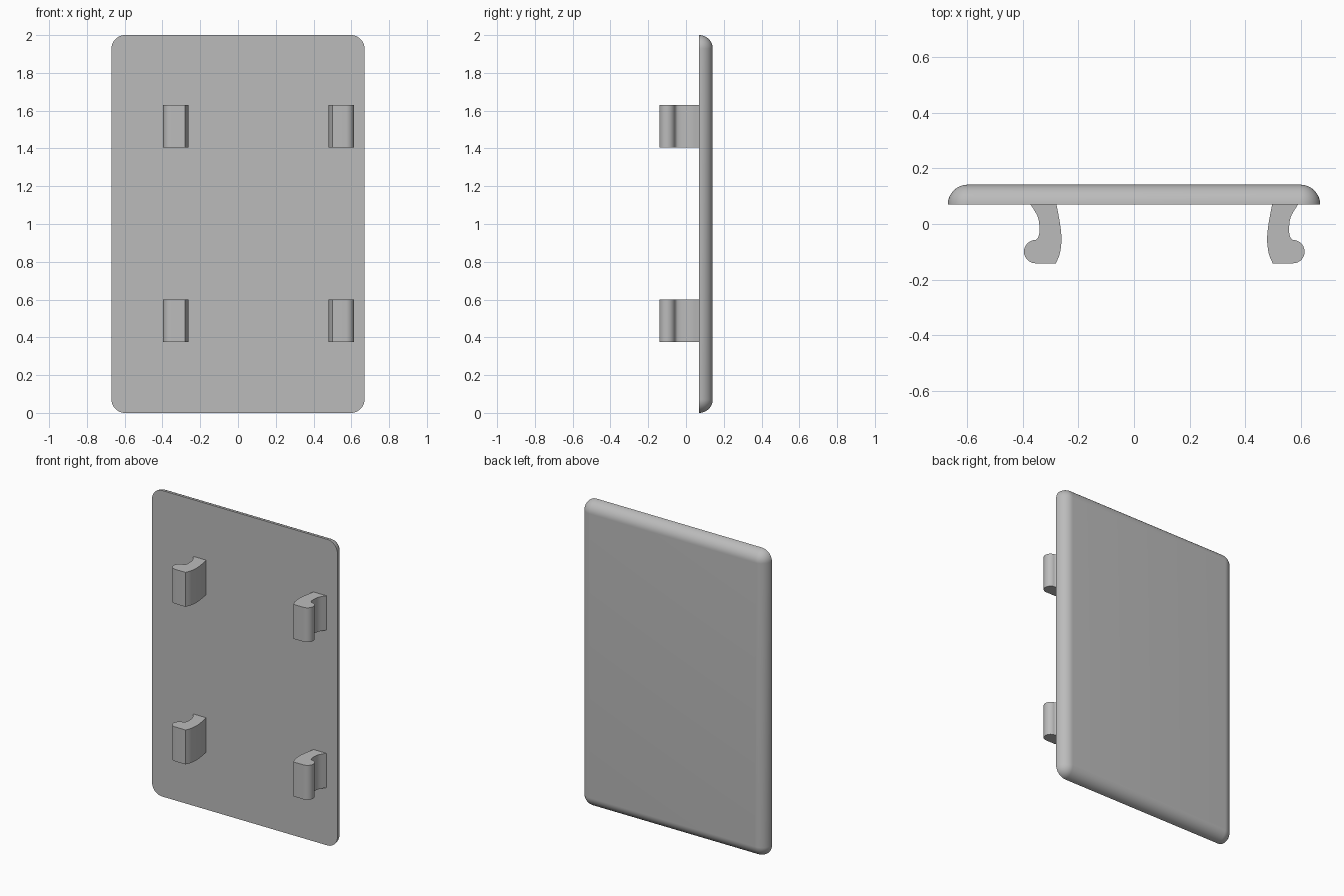
import bpy, bmesh, math
from mathutils import Vector

cube = bpy.data.objects.get("Cube")
if cube:
    bpy.data.objects.remove(cube, do_unlink=True)

grey = bpy.data.materials.new("light grey")
grey.use_nodes = True
colour = (0.5, 0.5, 0.5, 1)
grey.diffuse_color = colour
grey.node_tree.nodes["Principled BSDF"].inputs["Base Color"].default_value = colour


def finish(name, bm, angle):
    bmesh.ops.remove_doubles(bm, verts=bm.verts, dist=1e-5)
    bmesh.ops.recalc_face_normals(bm, faces=bm.faces)
    mesh = bpy.data.meshes.new(name)
    bm.to_mesh(mesh)
    bm.free()
    obj = bpy.data.objects.new(name, mesh)
    bpy.context.collection.objects.link(obj)
    mesh.materials.append(grey)
    bpy.ops.object.select_all(action="DESELECT")
    obj.select_set(True)
    bpy.context.view_layer.objects.active = obj
    bpy.ops.object.shade_smooth_by_angle(angle=math.radians(angle))


def arc(cx, cy, r, start, end, steps):
    angles = [math.radians(start + (end - start) * i / steps) for i in range(steps + 1)]
    return [(cx + r * math.cos(a), cy + r * math.sin(a)) for a in angles]


# Panel: rounded rectangle whose back rim is a quarter round
half_w, height, front_y, r = 0.67, 2.0, 0.0695, 0.072
steps = 12
bm = bmesh.new()
rings = []
for k in range(steps + 1):
    t = math.pi / 2 * k / steps
    ring = []
    for sx, sz, start in ((1, 1, 0), (-1, 1, 90), (-1, -1, 180), (1, -1, 270)):
        ring += arc(sx * (half_w - r), height / 2 + sz * (height / 2 - r),
                    r * math.cos(t), start, start + 90, steps)
    rings.append([bm.verts.new((x, front_y + r * math.sin(t), z)) for x, z in ring])
for a, b in zip(rings, rings[1:]):
    for i in range(len(a)):
        j = (i + 1) % len(a)
        bm.faces.new((a[i], a[j], b[j], b[i]))
bm.faces.new(rings[0])
bm.faces.new(rings[-1])
finish("panel", bm, 35)


# Hook clips: curved profile with a rounded lip, extruded upward
def smooth_path(points, steps=5):
    p = [Vector(q) for q in points]
    p = [2 * p[0] - p[1]] + p + [2 * p[-1] - p[-2]]
    out = []
    for a, b, c, d in zip(p, p[1:], p[2:], p[3:]):
        for i in range(steps):
            t = i / steps
            out.append(tuple(0.5 * (2 * b + (c - a) * t + (2 * a - 5 * b + 4 * c - d) * t * t
                                    + (3 * b - a - 3 * c + d) * t ** 3)))
    return out + [tuple(p[-2])]


inner_side = smooth_path([(-0.279, 0.07), (-0.266, 0), (-0.261, -0.056),
                          (-0.267, -0.106), (-0.281, -0.1415)])
lip = arc(-0.354, -0.0995, 0.042, 270, 90, 14)
outer_side = smooth_path([(-0.354, -0.0575), (-0.344, -0.046), (-0.34, -0.02),
                          (-0.346, 0.025), (-0.372, 0.07)])
profile = inner_side + lip + outer_side[1:]
mirror_x = 0.109


def clip(name, z0, z1, mirrored):
    bm = bmesh.new()
    face = bm.faces.new([bm.verts.new((2 * mirror_x - x if mirrored else x, y, z0))
                         for x, y in profile])
    new = bmesh.ops.extrude_face_region(bm, geom=[face], use_keep_orig=True)["geom"]
    verts = [v for v in new if isinstance(v, bmesh.types.BMVert)]
    bmesh.ops.translate(bm, vec=(0, 0, z1 - z0), verts=verts)
    finish(name, bm, 40)


for level, z0, z1 in (("lower", 0.375, 0.6), ("upper", 1.405, 1.63)):
    clip(level + "_right_clip", z0, z1, False)
    clip(level + "_left_clip", z0, z1, True)
